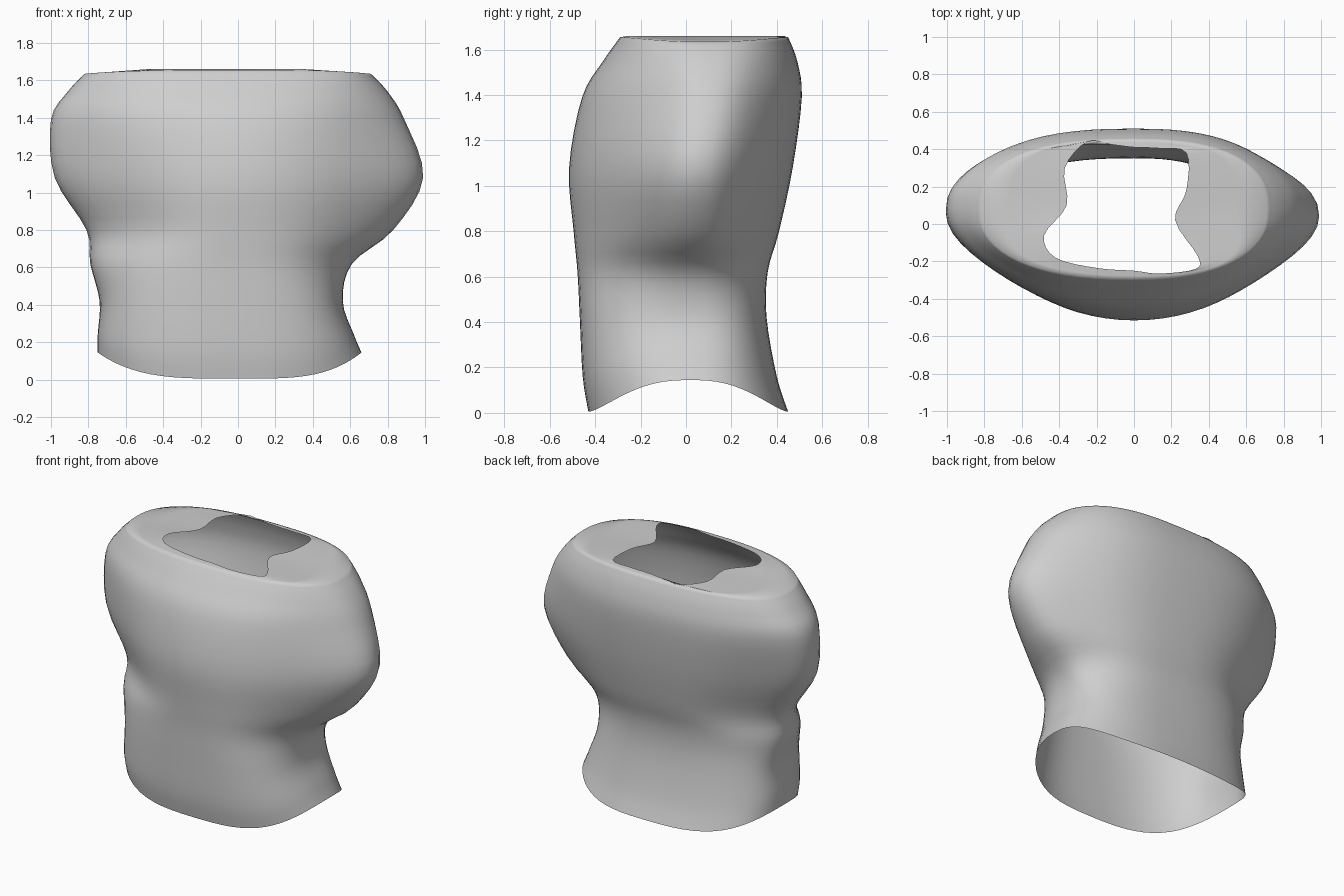
import bpy, bmesh, math

if "Cube" in bpy.data.objects:
    bpy.data.objects.remove(bpy.data.objects["Cube"])

SEG, SUB = 64, 4   # points round each ring, interpolated rings per control ring

# Control rings, hem to shoulder line:
# z, side lift, left width, right width, sleeve bulge, front y, back y, side y, roundness
RINGS = [
    (0.005, 0.140, 0.75, 0.66, 0.00, -0.43, 0.45, 0.02, 2.5),
    (0.16, 0.080, 0.75, 0.62, 0.00, -0.455, 0.40, 0.02, 2.6),
    (0.42, 0.00, 0.74, 0.56, 0.00, -0.468, 0.355, 0.03, 2.6),
    (0.62, 0.00, 0.73, 0.55, 0.06, -0.478, 0.36, 0.03, 2.4),
    (0.80, 0.00, 0.64, 0.66, 0.17, -0.495, 0.41, 0.04, 2.2),
    (1.08, 0.00, 0.78, 0.79, 0.20, -0.515, 0.47, 0.04, 2.0),
    (1.39, 0.00, 0.88, 0.77, 0.12, -0.458, 0.51, 0.08, 2.1),
    (1.55, -0.01, 0.86, 0.75, 0.05, -0.365, 0.49, 0.08, 2.2),
    (1.655, -0.02, 0.82, 0.71, 0.00, -0.29, 0.45, 0.08, 2.4),
]

# Neck opening outline, from front centre towards +x
NECK = [(0, -.25), (.14, -.265), (.33, -.24), (.34, -.17), (.22, .02), (.28, .18),
        (.28, .38), (.13, .405), (0, .41), (-.12, .425), (-.25, .44), (-.37, .3),
        (-.36, .1), (-.48, -.06), (-.42, -.18), (-.2, -.235)]


def spline(a, b, c, d, t):
    """Catmull-Rom blend of four tuples."""
    return tuple(0.5 * (2 * q + (r - p) * t + (2 * p - 5 * q + 4 * r - s) * t * t
                        + (3 * q - p - 3 * r + s) * t ** 3)
                 for p, q, r, s in zip(a, b, c, d))


def body_ring(z, lift, left, right, bulge, front, back, side, n):
    pts = []
    for i in range(SEG):
        a = 2 * math.pi * i / SEG
        s, c = math.sin(a), math.cos(a)
        k = n if c > 0 else max(n, 2.5)          # the back is squarer
        w = right if s > 0 else left
        x = math.copysign(w * abs(s) ** (2 / k) + bulge * abs(s) ** 7, s)
        y = side + ((front if c > 0 else back) - side) * abs(c) ** (2 / k)
        pts.append((x, y, z + lift * abs(s) ** 3))
    return pts


def neck_ring(z):
    pts, m = [], len(NECK)
    for i in range(SEG):
        j, t = divmod(i * m / SEG, 1)
        j = int(j)
        x, y = spline(*[NECK[(j + o) % m] for o in (-1, 0, 1, 2)], t)
        pts.append((x, y, z))
    return pts


# Stack of rings: body, then shoulder yoke closing in to the neck opening
stack, last = [], len(RINGS) - 1
for i in range(last):
    quad = [RINGS[min(max(i + o, 0), last)] for o in (-1, 0, 1, 2)]
    stack += [body_ring(*spline(*quad, t / SUB)) for t in range(SUB)]
shoulder, neck = body_ring(*RINGS[last]), neck_ring(1.66)
stack.append(shoulder)
for t in (0.33, 0.67, 1):
    stack.append([tuple(p + (q - p) * t for p, q in zip(a, b))
                  for a, b in zip(shoulder, neck)])

bm = bmesh.new()
rows = [[bm.verts.new(p) for p in ring] for ring in stack]
for lo, hi in zip(rows, rows[1:]):
    for i in range(SEG):
        j = (i + 1) % SEG
        bm.faces.new((lo[i], lo[j], hi[j], hi[i])).smooth = True

mesh = bpy.data.meshes.new("torso_shell")
bm.to_mesh(mesh)
bm.free()
grey = bpy.data.materials.new("light grey")
grey.diffuse_color = (0.62, 0.62, 0.62, 1)
grey.use_nodes = True
grey.node_tree.nodes["Principled BSDF"].inputs["Base Color"].default_value = grey.diffuse_color
mesh.materials.append(grey)
bpy.context.collection.objects.link(bpy.data.objects.new("torso_shell", mesh))
